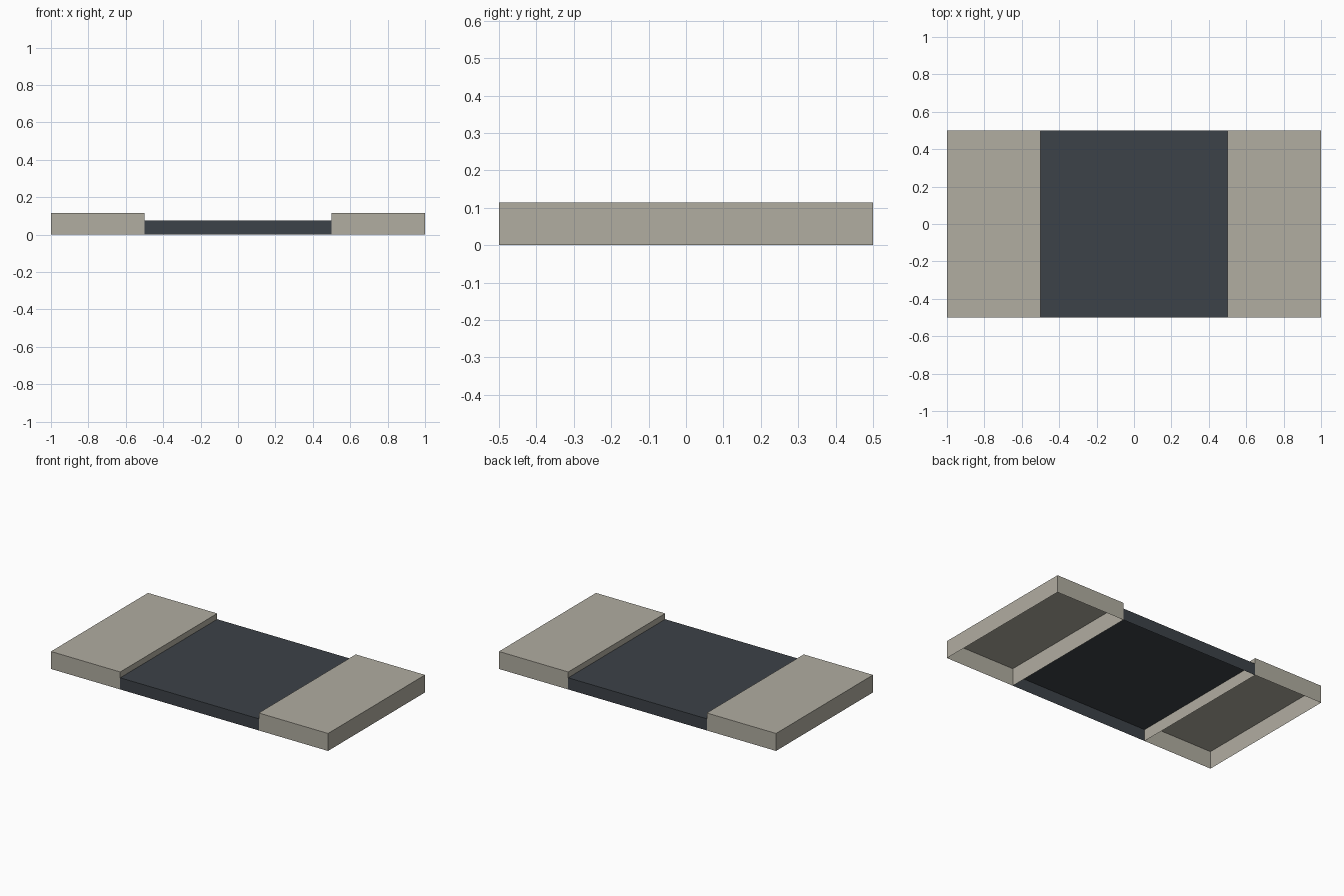
import bpy
import bmesh
from mathutils import Matrix, Vector

cube = bpy.data.objects.get("Cube")
if cube:
    bpy.data.objects.remove(cube, do_unlink=True)


def make_material(name, color):
    mat = bpy.data.materials.new(name)
    mat.use_nodes = True
    mat.diffuse_color = color
    mat.node_tree.nodes["Principled BSDF"].inputs["Base Color"].default_value = color
    return mat


def open_box(name, x, width, height, mat, open_sides):
    """Box standing on the ground, without the faces that point along open_sides."""
    bm = bmesh.new()
    bmesh.ops.create_cube(bm, size=1)
    bm.normal_update()
    holes = [f for f in bm.faces if any(f.normal.dot(Vector(d)) > 0.9 for d in open_sides)]
    bmesh.ops.delete(bm, geom=holes, context="FACES")
    bm.transform(Matrix.Translation((x, 0, height / 2)) @ Matrix.Diagonal((width, DEPTH, height, 1)))
    mesh = bpy.data.meshes.new(name)
    bm.to_mesh(mesh)
    bm.free()
    mesh.materials.append(mat)
    obj = bpy.data.objects.new(name, mesh)
    bpy.context.collection.objects.link(obj)
    return obj


DEPTH = 1.0
DOWN, LEFT, RIGHT = (0, 0, -1), (1, 0, 0), (-1, 0, 0)
beige = make_material("warm grey", (0.44, 0.417, 0.356, 1))
slate = make_material("dark slate", (0.046, 0.054, 0.065, 1))

# Raised end slabs, hollow underneath
for side, sign in (("left", 1), ("right", -1)):
    open_box(side + "_end_slab", sign * 0.75, 0.5, 0.114, beige, [DOWN])

# Lower middle panel, closed off at its ends by the slabs
open_box("middle_panel", 0, 1.0, 0.076, slate, [DOWN, LEFT, RIGHT])
